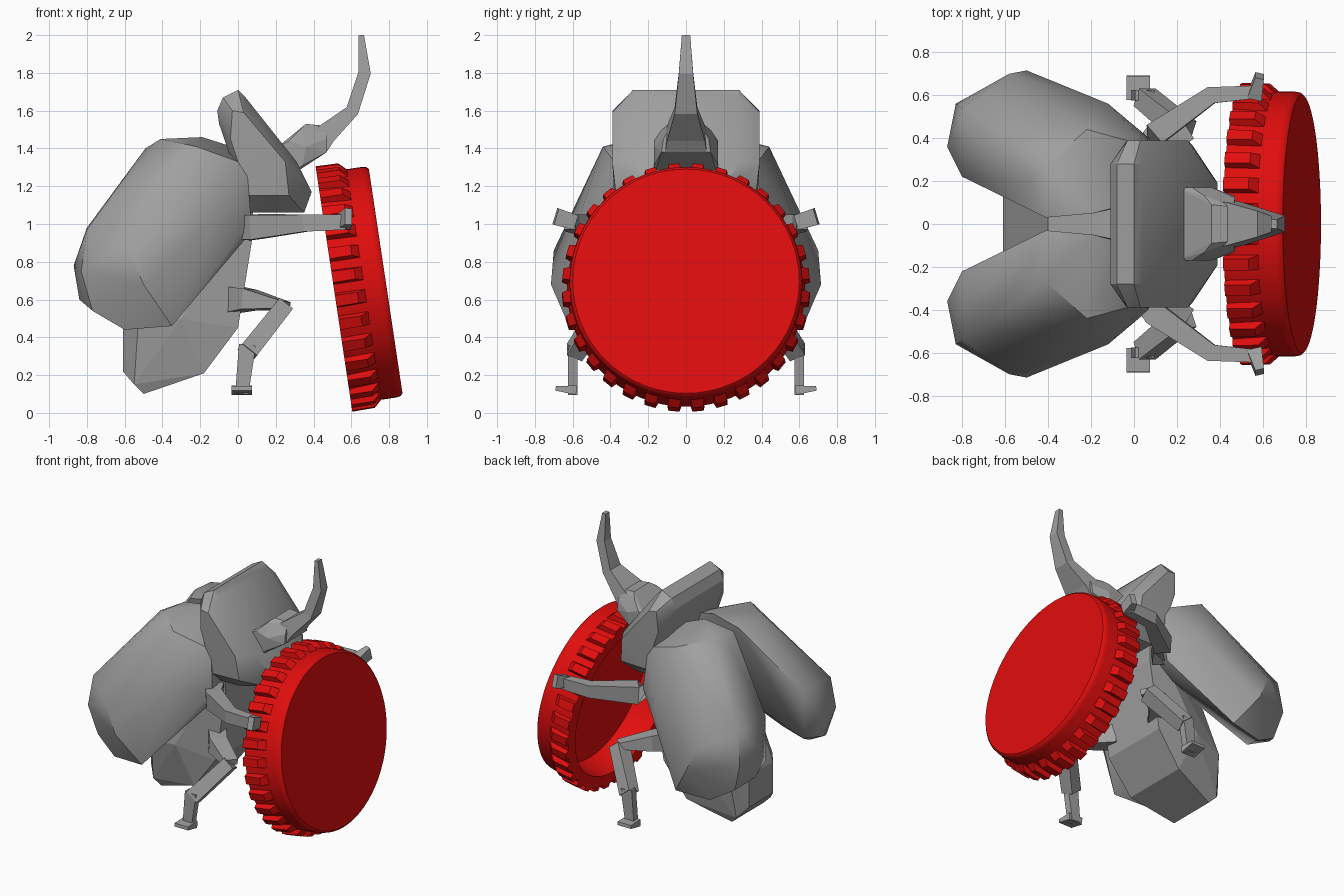
import bpy, bmesh, math
from mathutils import Vector, Matrix

if "Cube" in bpy.data.objects:
    bpy.data.objects.remove(bpy.data.objects["Cube"])


def material(name, rgb):
    m = bpy.data.materials.new(name)
    m.use_nodes = True
    color = (*rgb, 1)
    m.diffuse_color = color
    m.node_tree.nodes["Principled BSDF"].inputs["Base Color"].default_value = color
    return m


GREY = material("shell grey", (0.35, 0.35, 0.35))
RED = material("cap red", (0.75, 0.004, 0.004))


def finish(name, bm, mat, smooth=None):
    bmesh.ops.recalc_face_normals(bm, faces=bm.faces)
    mesh = bpy.data.meshes.new(name)
    bm.to_mesh(mesh)
    bm.free()
    mesh.materials.append(mat)
    obj = bpy.data.objects.new(name, mesh)
    bpy.context.collection.objects.link(obj)
    if smooth:
        bpy.ops.object.select_all(action='DESELECT')
        obj.select_set(True)
        bpy.context.view_layer.objects.active = obj
        bpy.ops.object.shade_smooth_by_angle(angle=math.radians(smooth))
    return obj


def hull(name, points, smooth=None):
    """Faceted solid wrapped around a few corner points."""
    bm = bmesh.new()
    for p in points:
        bm.verts.new(p)
    res = bmesh.ops.convex_hull(bm, input=bm.verts)
    bmesh.ops.delete(bm, geom=[v for v in res["geom_interior"] if v.is_valid], context='VERTS')
    bmesh.ops.dissolve_limit(bm, angle_limit=math.radians(4), verts=bm.verts, edges=bm.edges)
    return finish(name, bm, GREY, smooth)


def both_sides(profile):
    """Turn (x, z, half width) outlines into mirrored corner points."""
    return [(x, s * w, z) for x, z, w in profile for s in (1, -1)]


def limb(name, path, side=1):
    """Square tube through (x, y, z, half width, half depth) joints."""
    bm = bmesh.new()
    pts = [Vector((x, y * side, z)) for x, y, z, *_ in path]
    rings = []
    for i, p in enumerate(pts):
        t = (pts[min(i + 1, len(pts) - 1)] - pts[max(i - 1, 0)]).normalized()
        across = Vector((0, 1, 0)) if abs(t.y) < 0.8 else Vector((1, 0, 0))
        u = (across - t * across.dot(t)).normalized()
        v = t.cross(u)
        w, d = path[i][3:]
        rings.append([bm.verts.new(p + u * w * a + v * d * b)
                      for a, b in ((1, 1), (-1, 1), (-1, -1), (1, -1))])
    for a, b in zip(rings, rings[1:]):
        for k in range(4):
            bm.faces.new((a[k], a[k - 1], b[k - 1], b[k]))
    bm.faces.new(rings[0])
    bm.faces.new(rings[-1])
    return finish(name, bm, GREY)


# Abdomen and chest
hull("abdomen", both_sides([
    (-0.61, 0.45, 0.14), (-0.61, 0.22, 0.14), (-0.55, 0.15, 0.2), (-0.53, 0.45, 0.25),
    (-0.5, 0.1, 0.18), (-0.18, 0.21, 0.25), (0, 0.45, 0.26), (0.04, 0.65, 0.26),
    (0.08, 0.95, 0.26), (0.08, 1.2, 0.26), (-0.4, 1.0, 0.14), (-0.3, 0.5, 0.3)]))

# Thick shield plate behind the head
hull("thorax_plate", both_sides([
    (-0.11, 1.6, 0.28), (-0.08, 1.67, 0.28), (0, 1.71, 0.28), (0.04, 1.67, 0.28),
    (0.31, 1.33, 0.28), (0.39, 1.17, 0.19), (0.35, 1.06, 0.19), (0.2, 1.06, 0.28),
    (0.06, 1.06, 0.28), (-0.1, 1.53, 0.28), (-0.03, 1.6, 0.39), (0.03, 1.59, 0.39),
    (-0.04, 1.45, 0.38), (0.25, 1.33, 0.39), (0.27, 1.15, 0.37), (0.06, 1.15, 0.38)]), 30)

# Head collar and curved horn
hull("head", both_sides([
    (0.2, 1.4, 0.17), (0.27, 1.44, 0.17), (0.36, 1.53, 0.09), (0.33, 1.5, 0.13),
    (0.46, 1.52, 0.08), (0.47, 1.45, 0.12), (0.47, 1.38, 0.13), (0.34, 1.31, 0.17),
    (0.27, 1.25, 0.17), (0.36, 1.41, 0.17)]))
limb("horn", [(0.42, 0, 1.43, 0.11, 0.07), (0.47, 0, 1.48, 0.1, 0.055),
              (0.605, 0, 1.6, 0.06, 0.035), (0.67, 0, 1.8, 0.038, 0.033),
              (0.653, 0, 2.0, 0.022, 0.014)])

# Spread wing covers and legs
WING = [
    (0.05, 0.1, 1.28), (0.05, 0.38, 1.26), (0.07, 0.4, 1.02), (0.03, 0.38, 0.91),
    (0, 0.14, 1.0), (0, 0.1, 1.4), (0, 0.38, 1.33), (-0.19, 0.05, 1.46),
    (-0.22, 0.44, 1.41), (-0.41, 0.03, 1.42), (-0.41, 0.27, 1.45), (-0.49, 0.2, 1.4),
    (-0.12, 0.56, 1.05), (-0.58, 0.7, 0.86), (-0.5, 0.715, 0.68), (-0.35, 0.62, 0.46),
    (-0.6, 0.58, 0.44), (-0.8, 0.54, 0.97), (-0.8, 0.22, 0.98), (-0.87, 0.36, 0.78),
    (-0.83, 0.56, 0.75), (-0.84, 0.4, 0.6), (-0.77, 0.53, 0.54), (-0.8, 0.22, 0.64)]
ARM = [(0.02, 0.3, 0.98, 0.06, 0.065), (0.1, 0.42, 0.985, 0.055, 0.065),
       (0.36, 0.6, 1.005, 0.04, 0.045), (0.57, 0.615, 1.01, 0.03, 0.04)]
HAND = [(0.56, 0.59, 1.01, 0.035, 0.04), (0.585, 0.69, 1.04, 0.02, 0.045)]
THIGH = [(-0.03, 0.2, 0.6, 0.06, 0.07), (0.06, 0.32, 0.6, 0.06, 0.055),
         (0.25, 0.44, 0.57, 0.05, 0.02)]
SHIN = [(0.24, 0.43, 0.56, 0.055, 0.045), (0.05, 0.59, 0.32, 0.045, 0.05)]
ANKLE = [(0.05, 0.6, 0.36, 0.025, 0.045), (0.02, 0.6, 0.1, 0.025, 0.035)]
FOOT = [(0.02, 0.58, 0.12, 0.055, 0.025), (0.02, 0.69, 0.13, 0.055, 0.012)]
for label, s in (("left", 1), ("right", -1)):
    hull("wing_cover_" + label, [(x, y * s, z) for x, y, z in WING], 38)
    for part, path in (("arm", ARM), ("hand", HAND), ("thigh", THIGH),
                       ("shin", SHIN), ("ankle", ANKLE), ("foot", FOOT)):
        limb(part + "_" + label, path, s)

# Ridged cap held as a shield, hollow toward the body
TEETH = 32
axis = Vector((0.988, 0, 0.148))
place = Matrix.Translation((0.508, 0, 0.656)) @ axis.to_track_quat('Z', 'Y').to_matrix().to_4x4()

bm = bmesh.new()
profile = [(0, 0.2), (0.53, 0.2), (0.55, 0), (0.63, 0), (0.617, 0.15),
           (0.617, 0.24), (0.613, 0.265), (0.6, 0.277), (0, 0.277)]
verts = [bm.verts.new((r, 0, h)) for r, h in profile]
edges = [bm.edges.new(pair) for pair in zip(verts, verts[1:])]
bmesh.ops.spin(bm, geom=verts + edges, cent=(0, 0, 0), axis=(0, 0, 1),
               angle=math.tau, steps=TEETH * 2)
bmesh.ops.remove_doubles(bm, verts=bm.verts, dist=0.0005)
bm.transform(place)
finish("cap", bm, RED, 40)

bm = bmesh.new()
for i in range(TEETH):
    turn = Matrix.Rotation(math.tau * (i + 0.5) / TEETH, 4, 'Z')
    sides = []
    for s in (-1, 1):
        outline = [(0.6, 0, 0.045), (0.657, 0, 0.03), (0.655, 0.12, 0.028), (0.61, 0.167, 0.036)]
        sides.append([bm.verts.new(turn @ Vector((r, s * w, h))) for r, h, w in outline])
    a, b = sides
    for k in range(4):
        bm.faces.new((a[k - 1], a[k], b[k], b[k - 1]))
    bm.faces.new(a)
    bm.faces.new(b)
bm.transform(place)
finish("cap_ridges", bm, RED)
